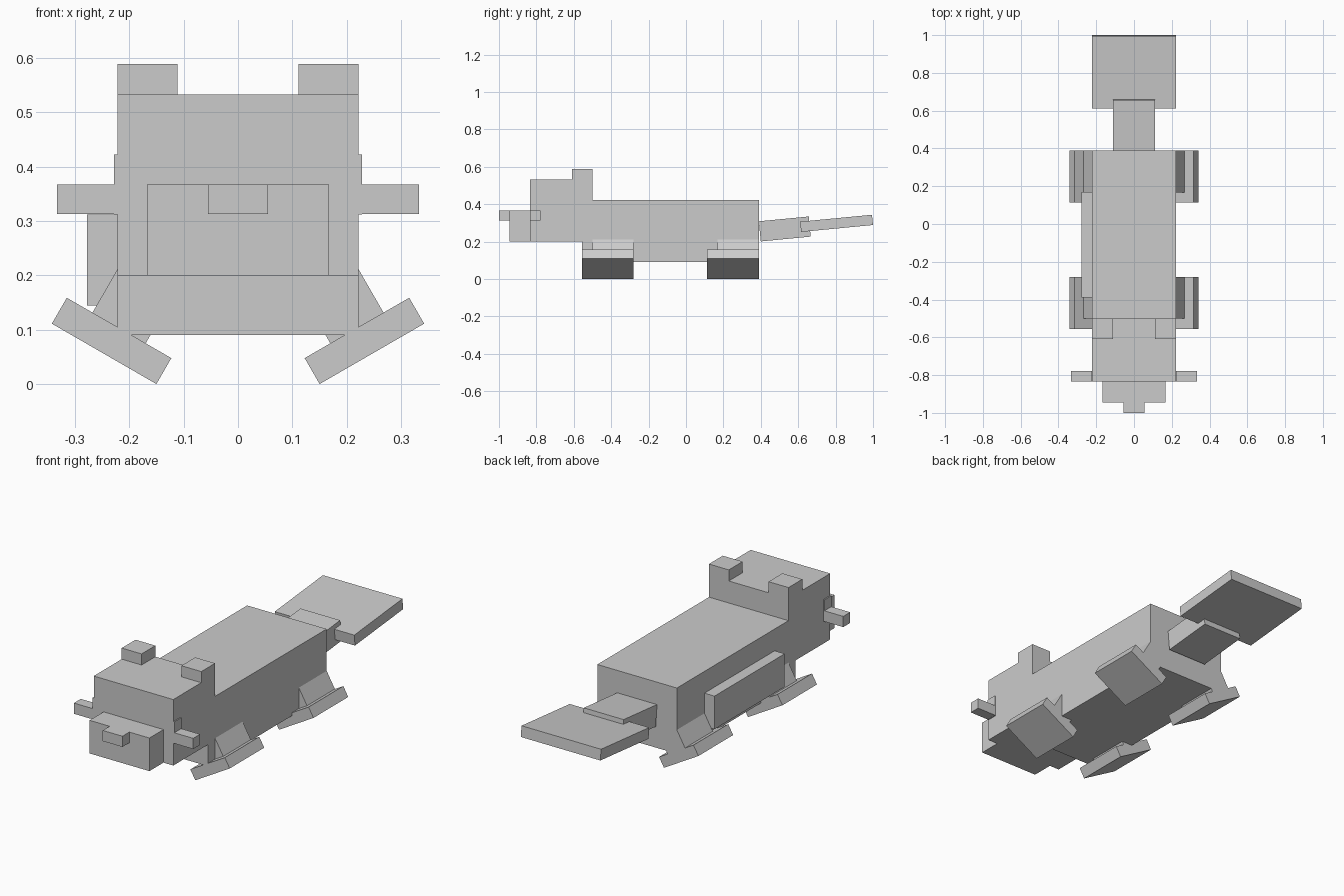
import bpy
import math
from mathutils import Matrix, Vector

if "Cube" in bpy.data.objects:
    bpy.data.objects.remove(bpy.data.objects["Cube"])

grey = bpy.data.materials.new("light_grey")
grey.diffuse_color = (0.6, 0.6, 0.6, 1)
grey.use_nodes = True
grey.node_tree.nodes["Principled BSDF"].inputs["Base Color"].default_value = grey.diffuse_color


def block(name, center, size, axis="X", degrees=0):
    """Box of a given size, turned about one axis through its centre."""
    bpy.ops.mesh.primitive_cube_add(size=1)
    ob = bpy.context.object
    ob.name = name
    ob.data.transform(Matrix.Diagonal((*size, 1)))
    ob.data.transform(Matrix.Rotation(math.radians(degrees), 4, axis))
    ob.location = center
    ob.data.materials.append(grey)
    return ob


def span(name, x, y, z):
    """Upright box given by its extents."""
    lo, hi = Vector((x[0], y[0], z[0])), Vector((x[1], y[1], z[1]))
    return block(name, (lo + hi) / 2, hi - lo)


# Trunk, head, snout and nose
span("body", (-0.222, 0.222), (-0.555, 0.39), (0.09, 0.422))
span("head", (-0.222, 0.222), (-0.833, -0.5), (0.2, 0.533))
span("snout", (-0.167, 0.167), (-0.945, -0.833), (0.2, 0.367))
span("nose", (-0.055, 0.055), (-1.0, -0.945), (0.313, 0.367))

# Pouch on the left flank only
span("side_pouch", (-0.278, -0.222), (-0.39, 0.17), (0.145, 0.312))

# Two flat tail segments, tilted slightly upward
block("tail_base", (0, 0.528, 0.268), (0.222, 0.268, 0.108), "X", 5.5)
block("tail_paddle", (0, 0.805, 0.298), (0.444, 0.386, 0.055), "X", 5.5)

for side, s in (("left", -1), ("right", 1)):
    def mirrored(name, x, y, z):
        span(f"{side}_{name}", sorted((s * x[0], s * x[1])), y, z)

    # Ears, eye plates and whisker stubs
    mirrored("ear", (0.111, 0.222), (-0.61, -0.5), (0.533, 0.589))
    mirrored("eye", (0.222, 0.228), (-0.833, -0.778), (0.312, 0.422))
    mirrored("whisker", (0.222, 0.333), (-0.833, -0.778), (0.313, 0.367))

    # Splayed legs standing square on tilted feet
    foot_x, foot_z = 0.2325, 0.0795
    up = Vector((-math.sin(math.radians(30)), 0, math.cos(math.radians(30))))
    for end, foot_y, leg_y in (("front", (-0.555, -0.28), (-0.5, -0.28)),
                               ("back", (0.113, 0.39), (0.168, 0.39))):
        fy, ly = sum(foot_y) / 2, sum(leg_y) / 2
        block(f"{side}_{end}_foot", (s * foot_x, fy, foot_z),
              (0.222, foot_y[1] - foot_y[0], 0.055), "Y", -30 * s)
        mid = Vector((foot_x, ly, foot_z)) + up * (0.0275 + 0.0555)
        block(f"{side}_{end}_leg", (s * mid.x, mid.y, mid.z),
              (0.113, leg_y[1] - leg_y[0], 0.111), "Y", -30 * s)
